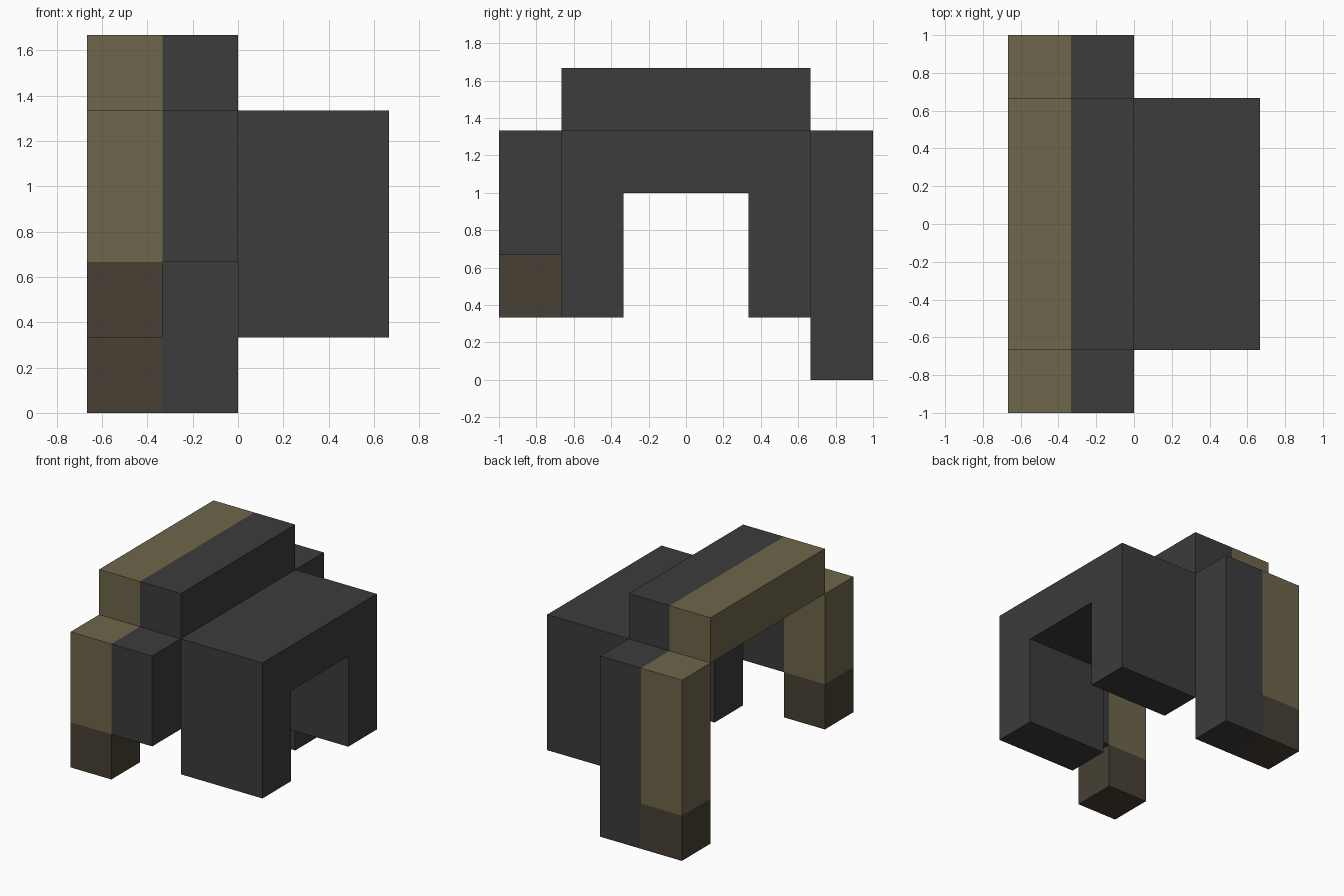
import bpy, bmesh
from mathutils import Vector

cube = bpy.data.objects.get("Cube")
if cube:
    bpy.data.objects.remove(cube, do_unlink=True)

U = 1 / 3          # block size
SPLIT = -1         # sideways position where the tan side meets the charcoal side


def material(name, colour):
    m = bpy.data.materials.new(name)
    m.use_nodes = True
    m.diffuse_color = (*colour, 1)
    m.node_tree.nodes["Principled BSDF"].inputs["Base Color"].default_value = (*colour, 1)
    return m


MATS = [material("charcoal", (0.045, 0.045, 0.045)),
        material("tan", (0.156, 0.133, 0.069)),
        material("dark brown", (0.063, 0.051, 0.034))]


def extruded(name, profile, axis, start, end, foot_top=None):
    """Extrude a profile (in block units) along x or y; cut and colour it by position."""
    bm = bmesh.new()
    place = (lambda a, b: (start, a, b)) if axis == "x" else (lambda a, b: (a, start, b))
    face = bm.faces.new([bm.verts.new(place(a, b)) for a, b in profile])
    step = Vector((end - start, 0, 0)) if axis == "x" else Vector((0, end - start, 0))
    ext = bmesh.ops.extrude_face_region(bm, geom=[face], use_keep_orig=True)
    bmesh.ops.translate(bm, vec=step,
                        verts=[g for g in ext["geom"] if isinstance(g, bmesh.types.BMVert)])
    # Cut lines between the colours
    cuts = [((SPLIT, 0, 0), (1, 0, 0))]
    if foot_top is not None:
        cuts.append(((0, 0, foot_top), (0, 0, 1)))
    for co, no in cuts:
        bmesh.ops.bisect_plane(bm, geom=bm.verts[:] + bm.edges[:] + bm.faces[:],
                               dist=1e-5, plane_co=co, plane_no=no)
    bmesh.ops.recalc_face_normals(bm, faces=bm.faces[:])
    # Charcoal on the left part, tan on the right part, brown on its foot
    for f in bm.faces:
        c = f.calc_center_median()
        if c.x > SPLIT + 0.01:
            f.material_index = 0
        elif foot_top is not None and c.z < foot_top - 0.01:
            f.material_index = 2
        else:
            f.material_index = 1
    bmesh.ops.scale(bm, vec=(U, U, U), verts=bm.verts[:])
    mesh = bpy.data.meshes.new(name)
    bm.to_mesh(mesh)
    bm.free()
    for m in MATS:
        mesh.materials.append(m)
    obj = bpy.data.objects.new(name, mesh)
    bpy.context.collection.objects.link(obj)
    return obj


# Arched side body
extruded("arch_body", [(-2, 1), (-1, 1), (-1, 3), (1, 3), (1, 1), (2, 1), (2, 4), (-2, 4)],
         "x", 0, 2)
# Top beam joining the two legs
extruded("top_beam", [(-2, 4), (0, 4), (0, 5), (-2, 5)], "y", -2, 2)
# Front leg with a stepped underside
extruded("front_leg", [(-2, 1), (-1, 1), (-1, 2), (0, 2), (0, 4), (-2, 4)], "y", -3, -2, 2)
# Long back leg
extruded("back_leg", [(-2, 0), (0, 0), (0, 4), (-2, 4)], "y", 2, 3, 1)
